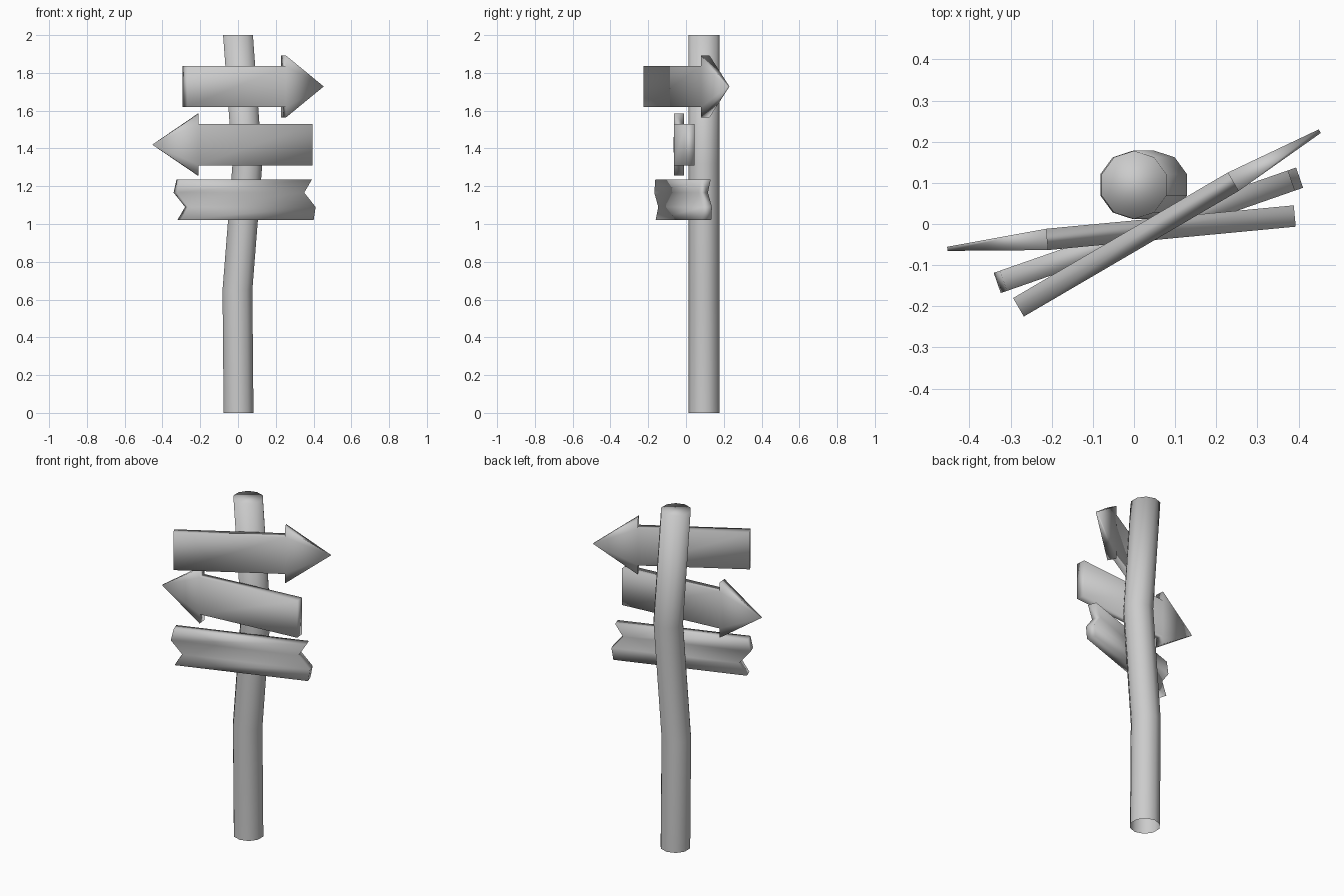
import bpy, bmesh, math

if "Cube" in bpy.data.objects:
    bpy.data.objects.remove(bpy.data.objects["Cube"])


def finish(name, bm, smooth=True):
    mesh = bpy.data.meshes.new(name)
    for f in bm.faces:
        f.smooth = smooth
    bm.to_mesh(mesh)
    bm.free()
    obj = bpy.data.objects.new(name, mesh)
    bpy.context.collection.objects.link(obj)
    return obj


def plank(name, outline, panels, location, angle, thick=0.052, thin=()):
    """Board from a counter-clockwise (x, z) outline split into flat panels."""
    bm = bmesh.new()
    sides = []
    for s in (-1, 1):
        sides.append([bm.verts.new((x, s * (0.005 if i in thin else thick / 2), z))
                      for i, (x, z) in enumerate(outline)])
    front, back = sides
    for p in panels:
        bm.faces.new([front[i] for i in p])
        bm.faces.new([back[i] for i in reversed(p)])
    n = len(outline)
    for i in range(n):
        j = (i + 1) % n
        bm.faces.new((front[j], front[i], back[i], back[j]))
    obj = finish(name, bm)
    obj.location = location
    obj.rotation_euler.z = math.radians(angle)
    return obj


# Crooked ten-sided post, open underneath
SIDES, RADIUS = 10, 0.083
bm = bmesh.new()
rings = []
for x, z in ((0.003, 0), (-0.003, 0.65), (0.05, 1.32), (0, 2)):
    ring = []
    for i in range(SIDES):
        a = math.pi / 2 + math.tau * i / SIDES
        ring.append(bm.verts.new((x + RADIUS * math.cos(a), 0.095 + RADIUS * math.sin(a), z)))
    rings.append(ring)
for lo, hi in zip(rings, rings[1:]):
    for i in range(SIDES):
        j = (i + 1) % SIDES
        bm.faces.new((lo[i], lo[j], hi[j], hi[i]))
bm.faces.new(rings[-1])
finish("post", bm)

# Two arrow boards, heads thinning towards the tip
arrow = [(-0.302, -0.109), (0.302, -0.109), (0.302, -0.164), (0.546, 0),
         (0.302, 0.164), (0.302, 0.109), (-0.302, 0.109)]
arrow_panels = [(0, 1, 5, 6), (1, 2, 3, 4, 5)]
plank("upper_arrow_board", arrow, arrow_panels, (-0.02, -0.05, 1.728), 30.3, thin=(3,))
plank("middle_arrow_board", arrow, arrow_panels, (0.09, -0.009, 1.42), 185.4, thin=(3,))

# Lower board with broken, notched ends
broken = [(-0.369, -0.107), (0.377, -0.107), (0.388, -0.038), (0.324, 0.038),
          (0.367, 0.107), (-0.374, 0.107), (-0.39, 0.038), (-0.326, -0.038)]
plank("lower_board", broken, [(0, 1, 2, 7), (7, 2, 3, 6), (6, 3, 4, 5)],
      (0.036, -0.015, 1.128), 19.2)
